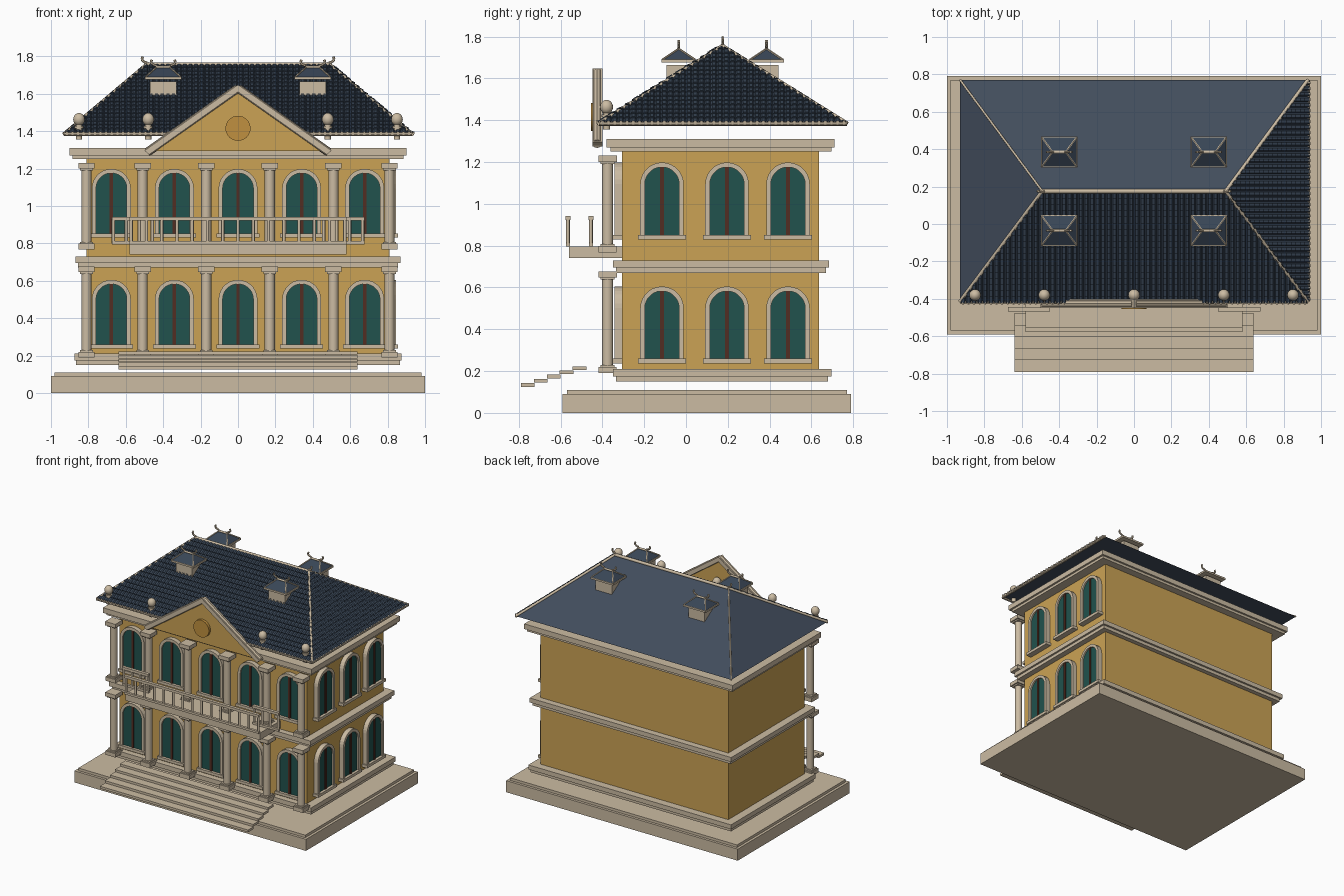
import bpy, bmesh, math
from mathutils import Vector, Matrix

if "Cube" in bpy.data.objects:
    bpy.data.objects.remove(bpy.data.objects["Cube"])


def material(name, rgb):
    m = bpy.data.materials.new(name)
    m.diffuse_color = (*rgb, 1)
    m.use_nodes = True
    m.node_tree.nodes["Principled BSDF"].inputs["Base Color"].default_value = m.diffuse_color
    return m


STONE = material("cream_stone", (0.60, 0.50, 0.365))
WALL = material("ochre_plaster", (0.60, 0.365, 0.09))
GLASS = material("teal_shutter", (0.015, 0.085, 0.075))
WOOD = material("brown_wood", (0.085, 0.027, 0.016))
SLATE = material("slate_blue", (0.054, 0.074, 0.108))
TILE = material("dark_slate_tile", (0.040, 0.060, 0.092))
GOLD = material("amber_plaster", (0.53, 0.28, 0.05))


def finish(name, bm, mat, smooth=False, normals=True):
    if normals:
        bmesh.ops.recalc_face_normals(bm, faces=bm.faces)
    me = bpy.data.meshes.new(name)
    bm.to_mesh(me)
    bm.free()
    me.materials.append(mat)
    ob = bpy.data.objects.new(name, me)
    bpy.context.collection.objects.link(ob)
    if smooth:
        bpy.context.view_layer.objects.active = ob
        ob.select_set(True)
        bpy.ops.object.shade_smooth_by_angle(angle=math.radians(50))
        ob.select_set(False)
    return ob


def box(bm, x0, x1, y0, y1, z0, z1):
    m = Matrix.Translation(((x0 + x1) / 2, (y0 + y1) / 2, (z0 + z1) / 2))
    bmesh.ops.create_cube(bm, size=1, matrix=m @ Matrix.Diagonal((x1 - x0, y1 - y0, z1 - z0, 1)))


def tube(bm, a, b, r, n=8):
    a, b = Vector(a), Vector(b)
    rot = (b - a).to_track_quat('Z', 'Y').to_matrix().to_4x4()
    bmesh.ops.create_cone(bm, cap_ends=True, segments=n, radius1=r, radius2=r, depth=(b - a).length,
                          matrix=Matrix.Translation((a + b) / 2) @ rot)


def prism(bm, near, far):
    a, b = [bm.verts.new(p) for p in near], [bm.verts.new(p) for p in far]
    bm.faces.new(a)
    bm.faces.new(b[::-1])
    for i in range(len(a)):
        j = (i + 1) % len(a)
        bm.faces.new((a[i], b[i], b[j], a[j]))


def hip(bm, x, y0, y1, z0, rx, yr, z1, cx=0):
    v = [bm.verts.new(p) for p in ((cx - x, y0, z0), (cx + x, y0, z0), (cx + x, y1, z0), (cx - x, y1, z0),
                                   (cx - rx, yr, z1), (cx + rx, yr, z1))]
    for f in ((3, 2, 1, 0), (0, 1, 5, 4), (1, 2, 5), (2, 3, 4, 5), (3, 0, 4)):
        bm.faces.new([v[i] for i in f])


# base slabs and walls
bm = bmesh.new()
box(bm, -1, 1, -0.59, 0.79, 0, 0.09)
box(bm, -0.98, 0.98, -0.57, 0.77, 0.09, 0.11)
finish("base", bm, STONE)
bm = bmesh.new()
box(bm, -0.81, 0.81, -0.305, 0.635, 0.15, 1.30)
finish("walls", bm, WALL)

# plinth and cornice bands: half width, front, back, bottom, top
bm = bmesh.new()
for hx, y0, y1, z0, z1 in ((0.865, -0.335, 0.68, 0.15, 0.18), (0.875, -0.35, 0.695, 0.175, 0.21),
                           (0.855, -0.335, 0.67, 0.67, 0.70), (0.87, -0.35, 0.685, 0.695, 0.73),
                           (0.885, -0.36, 0.695, 1.25, 1.275), (0.90, -0.38, 0.71, 1.27, 1.31)):
    box(bm, -hx, hx, y0, y1, z0, z1)
finish("cornices", bm, STONE)

# two storeys of columns
YC = -0.375
for level, z0, z1 in (("lower", 0.19, 0.677), ("upper", 0.768, 1.23)):
    bm = bmesh.new()
    for x in (-0.81, -0.51, -0.17, 0.17, 0.51, 0.81):
        tube(bm, (x, YC, z0), (x, YC, z1), 0.027, 16)
        for h, a, b in ((0.043, z0, z0 + 0.03), (0.034, z0 + 0.03, z0 + 0.04),
                        (0.034, z1 - 0.04, z1 - 0.03), (0.044, z1 - 0.03, z1)):
            box(bm, x - h, x + h, YC - h, YC + h, a, b)
    finish(level + "_columns", bm, STONE, True)


# arched windows
def arch(w, bottom, top, n=14):
    c = top - w
    return [(-w, bottom)] + [(-w * math.cos(math.pi * i / n), c + w * math.sin(math.pi * i / n))
                             for i in range(n + 1)] + [(w, bottom)]


frame, glass, bars = bmesh.new(), bmesh.new(), bmesh.new()


def window(put, z):
    outer, inner = arch(0.104, z + 0.015, z + 0.365), arch(0.082, z + 0.015, z + 0.343)
    rings = [[frame.verts.new(put(u, v, d)) for u, v in pts]
             for pts, d in ((outer, -0.005), (outer, 0.036), (inner, 0.036), (inner, -0.005))]
    for k in range(4):
        a, b = rings[k], rings[(k + 1) % 4]
        for i in range(len(a) - 1):
            frame.faces.new((a[i], a[i + 1], b[i + 1], b[i]))
    for i in (0, -1):
        frame.faces.new([r[i] for r in rings])
    leaf = arch(0.084, z + 0.012, z + 0.345)
    prism(glass, [put(u, v, 0.024) for u, v in leaf], [put(u, v, -0.005) for u, v in leaf])

    def slab(bm, u0, u1, v0, v1, d):
        q = ((u0, v0), (u1, v0), (u1, v1), (u0, v1))
        prism(bm, [put(u, v, d) for u, v in q], [put(u, v, -0.005) for u, v in q])
    slab(frame, -0.115, 0.115, z - 0.003, z + 0.019, 0.045)
    slab(bars, -0.009, 0.009, z + 0.018, z + 0.343, 0.031)


for z in (0.24, 0.833):
    for cx in (-0.677, -0.34, 0, 0.34, 0.677):
        window(lambda u, v, d, c=cx: (c + u, -0.305 - d, v), z)
    for cy in (-0.115, 0.196, 0.488):
        window(lambda u, v, d, c=cy: (0.81 + d, c + u, v), z)
finish("window_frames", frame, STONE)
finish("window_shutters", glass, GLASS)
finish("window_bars", bars, WOOD)

# floating entrance steps
bm = bmesh.new()
for i in range(5):
    y = -0.79 + 0.062 * i
    box(bm, -0.64, 0.64, y, y + 0.066, 0.125 + 0.02 * i, 0.143 + 0.02 * i)
finish("steps", bm, STONE)

# balcony and railings
bm = bmesh.new()
box(bm, -0.58, 0.58, -0.56, -0.30, 0.74, 0.795)
finish("balcony", bm, STONE)
bm = bmesh.new()
for cx, y, half, n in ((0, -0.565, 0.58, 15), (-0.562, -0.455, 0.113, 4), (0.562, -0.455, 0.113, 4)):
    box(bm, cx - half, cx + half, y - 0.012, y + 0.012, 0.922, 0.942)
    box(bm, cx - half, cx + half, y - 0.010, y + 0.010, 0.795, 0.812)
    for i in range(n):
        x = cx + (half - 0.009) * (2 * i / (n - 1) - 1)
        tube(bm, (x, y, 0.80), (x, y, 0.93), 0.009)
finish("railings", bm, STONE, True)

# hipped roof
EX, Y0, Y1, ZE, RX, YR, ZR = 0.93, -0.415, 0.77, 1.385, 0.49, 0.175, 1.755
bm = bmesh.new()
hip(bm, EX, Y0, Y1, ZE, RX, YR, ZR)
finish("roof", bm, SLATE)


# overlapping tile courses on the front and right slopes
def tiles(bm, u0, u1, cols, rows, vmax, put):
    w = (u1 - u0) / cols
    for c in range(cols):
        us = [u0 + w * (c + k) for k in (0, 0.25, 0.75, 1)]
        for r in range(rows):
            lo, hi = r / rows, (r + 1) / rows
            if max(vmax(u) for u in us) <= lo:
                break
            grid = [[bm.verts.new(put(u, min(v, max(vmax(u), 0)), h * b + 0.001)) for u, b in zip(us, (.2, 1, 1, .2))]
                    for v, h in ((lo, 0), (lo, 0.014), (hi, 0.006))]
            for a, b in zip(grid, grid[1:]):
                for i in range(3):
                    bm.faces.new((a[i], a[i + 1], b[i + 1], b[i]))


bm = bmesh.new()
tiles(bm, -EX, EX, 62, 18, lambda x: min(1, (EX - abs(x)) / (EX - RX)),
      lambda x, v, h: (x, Y0 + (YR - Y0) * v - 0.5 * h, ZE + (ZR - ZE) * v + 0.85 * h))
tiles(bm, Y0, Y1, 40, 18, lambda y: min((y - Y0) / (YR - Y0), (Y1 - y) / (Y1 - YR)),
      lambda y, v, h: (EX + (RX - EX) * v + 0.6 * h, y, ZE + (ZR - ZE) * v + 0.8 * h))
finish("roof_tiles", bm, TILE, normals=False)

# ridge and hip caps, eave trim with rounded tile ends
bm = bmesh.new()
tube(bm, (-RX, YR, ZR), (RX, YR, ZR), 0.012)
for s in (-1, 1):
    for y in (Y0, Y1):
        tube(bm, (s * EX, y, ZE), (s * RX, YR, ZR), 0.010 if s > 0 or y < 0 else 0.006)
finish("roof_caps", bm, STONE, True)
bm = bmesh.new()
tube(bm, (-EX, Y0, ZE - 0.002), (EX, Y0, ZE - 0.002), 0.010)
tube(bm, (EX, Y0, ZE - 0.002), (EX, Y1, ZE - 0.002), 0.010)
for i in range(62):
    x = -EX + 0.03 * (i + 0.5)
    tube(bm, (x, Y0 - 0.013, ZE + 0.004), (x, Y0 + 0.01, ZE + 0.008), 0.009, 6)
for i in range(40):
    y = Y0 + (Y1 - Y0) * (i + 0.5) / 40
    tube(bm, (EX - 0.01, y, ZE + 0.008), (EX + 0.013, y, ZE + 0.004), 0.009, 6)
finish("eave_trim", bm, STONE)


# curled ridge finials
def finial(bm, x, y, z, s, size):
    pts = [(0, 0), (0.25, 0.25), (0.75, 0.4), (1, 0.75), (0.85, 1.1)]
    for p, q in zip(pts, pts[1:]):
        tube(bm, (x + s * size * p[0], y, z + size * p[1]), (x + s * size * q[0], y, z + size * q[1]), 0.007, 6)


fin = bmesh.new()
for s in (-1, 1):
    finial(fin, s * 0.475, YR, ZR, s, 0.04)

# rooftop lanterns with little hipped roofs
body, caps = bmesh.new(), bmesh.new()
for x in (-0.4, 0.4):
    for y in (-0.035, 0.385):
        box(body, x - 0.07, x + 0.07, y - 0.058, y + 0.058, 1.55, 1.665)
        box(body, x - 0.098, x + 0.098, y - 0.083, y + 0.083, 1.676, 1.69)
        hip(caps, 0.093, y - 0.078, y + 0.078, 1.69, 0.035, y, 1.742, x)
        tube(fin, (x - 0.035, y, 1.742), (x + 0.035, y, 1.742), 0.008)
        for s in (-1, 1):
            finial(fin, x + s * 0.03, y, 1.742, s, 0.036)
            for t in (-1, 1):
                tube(fin, (x + s * 0.093, y + t * 0.078, 1.69), (x + s * 0.035, y, 1.742), 0.005, 6)
finish("lantern_bodies", body, STONE)
finish("lantern_roofs", caps, TILE)
finish("finials", fin, STONE, True)

# pediment with sloping trim and round medallion
bm = bmesh.new()
tri = ((-0.47, 1.295), (0.47, 1.295), (0, 1.625))
prism(bm, [(x, -0.435, z) for x, z in tri], [(x, -0.41, z) for x, z in tri])
finish("pediment", bm, WALL)
bm = bmesh.new()
for s in (-1, 1):
    rake = [(0, 1.648), (s * 0.50, 1.295), (s * 0.475, 1.275), (0, 1.61)]
    prism(bm, [(x, -0.448, z) for x, z in rake], [(x, -0.40, z) for x, z in rake])
    tube(bm, (0, -0.425, 1.628), (s * 0.485, -0.425, 1.287), 0.024, 10)
finish("pediment_trim", bm, STONE)
bm = bmesh.new()
tube(bm, (0, -0.455, 1.415), (0, -0.42, 1.415), 0.067, 32)
finish("medallion", bm, GOLD, True)

# ball ornaments along the front eave
bm = bmesh.new()
for x in (-0.85, -0.48, 0, 0.48, 0.85):
    tube(bm, (x, -0.38, 1.355), (x, -0.38, 1.44), 0.017, 12)
    tube(bm, (x, -0.38, 1.415), (x, -0.38, 1.428), 0.024, 12)
    bmesh.ops.create_uvsphere(bm, u_segments=16, v_segments=10, radius=0.031,
                              matrix=Matrix.Translation((x, -0.38, 1.463)) @ Matrix.Diagonal((1, 1, 1.1, 1)))
finish("ball_ornaments", bm, STONE, True)
